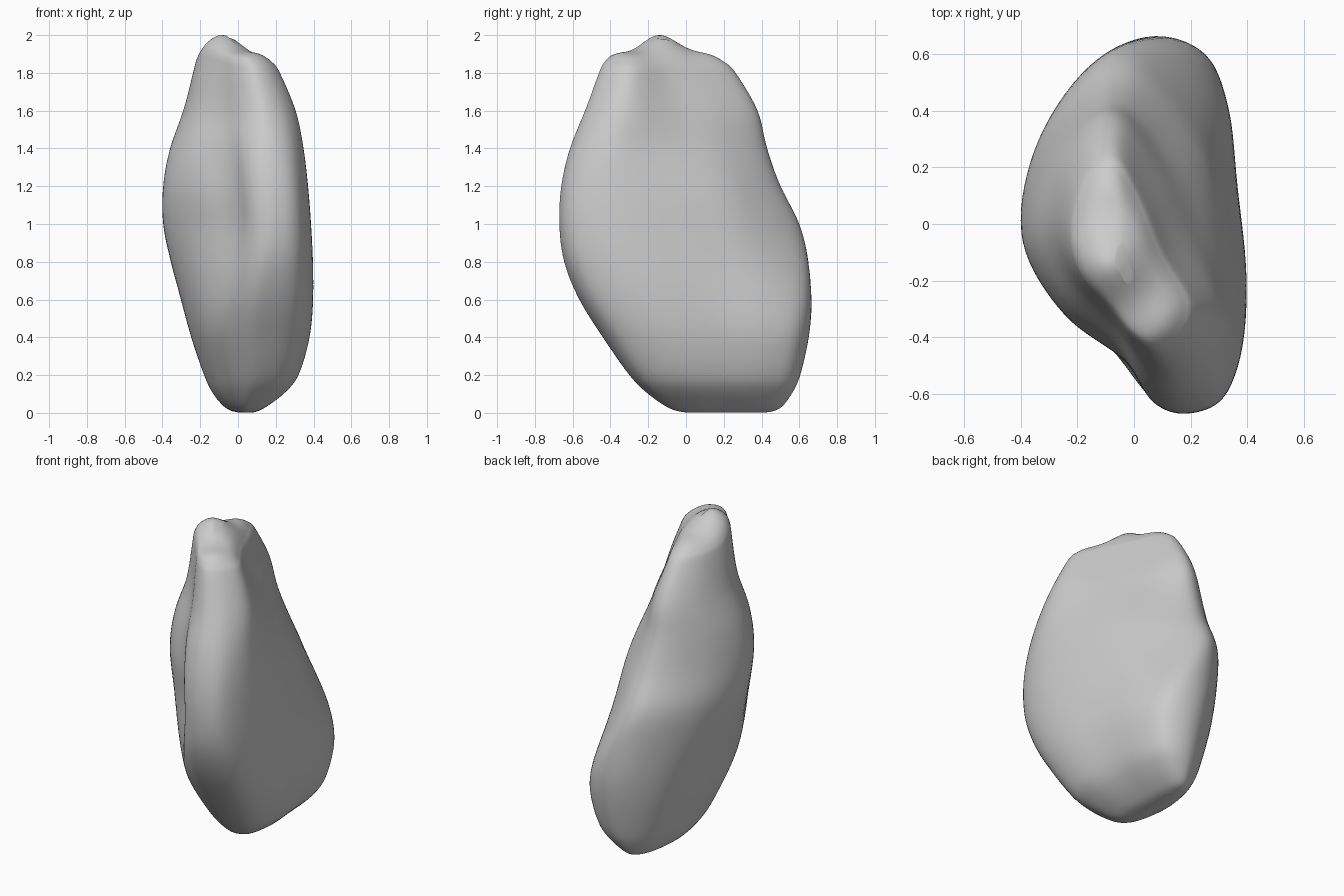
import bpy, math

if "Cube" in bpy.data.objects:
    bpy.data.objects.remove(bpy.data.objects["Cube"])

# Level table: z, x min, x max, y min, y max
LEVELS = [
    (0.00, 0.02, 0.07, 0.02, 0.40),
    (0.02, -0.06, 0.13, -0.08, 0.49),
    (0.10, -0.135, 0.24, -0.20, 0.555),
    (0.20, -0.185, 0.32, -0.30, 0.60),
    (0.40, -0.255, 0.378, -0.44, 0.645),
    (0.60, -0.31, 0.398, -0.565, 0.67),
    (0.80, -0.36, 0.398, -0.645, 0.655),
    (1.00, -0.395, 0.388, -0.67, 0.60),
    (1.20, -0.395, 0.372, -0.66, 0.50),
    (1.40, -0.36, 0.347, -0.615, 0.43),
    (1.60, -0.29, 0.305, -0.535, 0.38),
    (1.80, -0.235, 0.22, -0.46, 0.26),
    (1.85, -0.215, 0.18, -0.43, 0.20),
    (1.88, -0.18, 0.13, -0.39, 0.13),
    (1.893, -0.12, 0.06, -0.31, 0.04),
    (1.897, -0.06, -0.01, -0.20, -0.08),
]

# Cross-sections normalised to their bounding box, counter-clockwise from the front tip
LOW = [(.58, 0), (.88, .06), (1, .26), (.97, .54), (.93, .79), (.80, .96),
       (.48, 1), (.15, .84), (.01, .52), (.09, .25), (.24, .10), (.40, .03)]
MID = [(.76, 0), (.93, .06), (1, .28), (.90, .645), (.75, .84), (.48, 1),
       (.25, .93), (.05, .73), (.005, .50), (.20, .285), (.48, .15), (.60, .03)]
TOP = [(.72, 0), (.92, .08), (1, .25), (.77, .50), (.60, .76), (.41, .98),
       (.23, .98), (.06, .82), (0, .60), (.08, .40), (.33, .21), (.52, .06)]


def smooth(a, b, v):
    t = min(1, max(0, (v - a) / (b - a)))
    return t * t * (3 - 2 * t)


def catmull(p0, p1, p2, p3, t):
    return tuple(0.5 * (2 * b + (c - a) * t + (2 * a - 5 * b + 4 * c - d) * t ** 2
                        + (3 * b - a - 3 * c + d) * t ** 3)
                 for a, b, c, d in zip(p0, p1, p2, p3))


def resample(points, steps, closed):
    n = len(points)
    pick = (lambda i: points[i % n]) if closed else (lambda i: points[min(n - 1, max(0, i))])
    out = [catmull(pick(i - 1), pick(i), pick(i + 1), pick(i + 2), s / steps)
           for i in range(n if closed else n - 1) for s in range(steps)]
    return out if closed else out + [points[-1]]


low, mid, top = (resample(s, 8, True) for s in (LOW, MID, TOP))
N = len(low)
verts, faces = [], []
rows = resample(LEVELS, 6, False)
for z, x0, x1, y0, y1 in rows:
    a, b = smooth(0.35, 1.05, z), smooth(1.1, 1.8, z)
    for l, m, t in zip(low, mid, top):
        u, v = ((p + (q - p) * a) * (1 - b) + r * b for p, q, r in zip(l, m, t))
        x, y = x0 + u * (x1 - x0), y0 + v * (y1 - y0)
        # Main peak and small front knob
        bump = (0.105 * math.exp(-((x + .09) ** 2 + (y + .14) ** 2) / .018)
                + 0.02 * math.exp(-((x - .09) ** 2 + (y + .35) ** 2) / .009)
                + 0.015 * math.exp(-((x + .10) ** 2 + (y - .12) ** 2) / .012))
        verts.append((x, y, max(0, z) + bump * smooth(1.5, 1.89, z)))

for r in range(len(rows) - 1):
    for i in range(N):
        j = (i + 1) % N
        faces.append((r * N + i, r * N + j, (r + 1) * N + j, (r + 1) * N + i))
faces.append(tuple(reversed(range(N))))
faces.append(tuple(range((len(rows) - 1) * N, len(rows) * N)))

# Standing stone
mesh = bpy.data.meshes.new("standing_stone")
mesh.from_pydata(verts, [], faces)
mesh.update()
stone = bpy.data.objects.new("standing_stone", mesh)
bpy.context.collection.objects.link(stone)
for p in mesh.polygons:
    p.use_smooth = True

# Soften the surface slightly
soft = stone.modifiers.new("soften", 'SMOOTH')
soft.factor = 0.5
soft.iterations = 8
